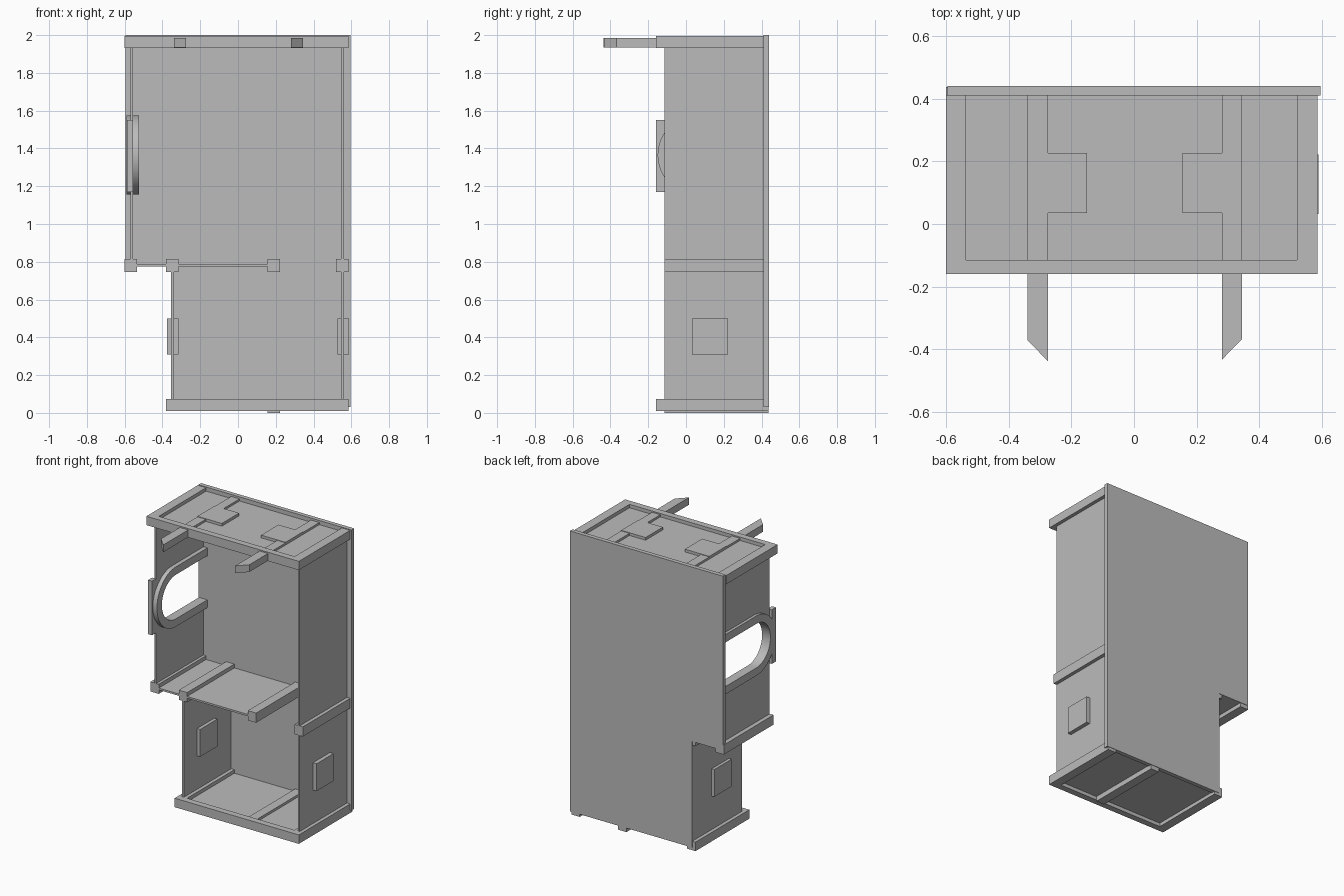
import bpy
import math

cube = bpy.data.objects.get("Cube")
if cube:
    bpy.data.objects.remove(cube, do_unlink=True)

grey = bpy.data.materials.new("plain grey")
grey.use_nodes = True
COLOUR = (0.5, 0.5, 0.5, 1)
grey.diffuse_color = COLOUR
grey.node_tree.nodes["Principled BSDF"].inputs["Base Color"].default_value = COLOUR

FRONT, BACK = -0.115, 0.41   # depth of walls and beams
LIP = -0.16                  # front of the frames


def prism(name, outline, axis, low, high):
    """Extrude a 2D outline along an axis; the outline uses the other two axes in order."""
    def place(p, d):
        c = list(p)
        c.insert(axis, d)
        return c
    n = len(outline)
    verts = [place(p, low) for p in outline] + [place(p, high) for p in outline]
    faces = [list(range(n))[::-1], list(range(n, 2 * n))]
    faces += [(i, (i + 1) % n, n + (i + 1) % n, n + i) for i in range(n)]
    mesh = bpy.data.meshes.new(name)
    mesh.from_pydata(verts, [], faces)
    mesh.materials.append(grey)
    obj = bpy.data.objects.new(name, mesh)
    bpy.context.collection.objects.link(obj)
    # consistent outward normals
    bpy.context.view_layer.objects.active = obj
    obj.select_set(True)
    bpy.ops.object.mode_set(mode="EDIT")
    bpy.ops.mesh.select_all(action="SELECT")
    bpy.ops.mesh.normals_make_consistent(inside=False)
    bpy.ops.object.mode_set(mode="OBJECT")
    obj.select_set(False)
    return obj


def box(name, x, y, z):
    return prism(name, [(x[0], y[0]), (x[1], y[0]), (x[1], y[1]), (x[0], y[1])], 2, *z)


def frame(name, x0, x1, z, back):
    """U-shaped border, open towards the back panel."""
    t = 0.065
    prism(name, [(x0, back), (x0, LIP), (x1, LIP), (x1, back), (x1 - t, back),
                 (x1 - t, FRONT), (x0 + t, FRONT), (x0 + t, back)], 2, *z)


# Back panel, stepped at the lower right
prism("back_panel", [(-0.595, 2.0), (0.595, 2.0), (0.595, 0.03), (-0.355, 0.03),
                     (-0.355, 0.775), (-0.595, 0.775)], 1, BACK, 0.44)

# Side walls
box("left_wall", (0.545, 0.56), (FRONT, BACK), (0.04, 1.965))
box("lower_right_wall", (-0.355, -0.34), (FRONT, BACK), (0.04, 0.78))


# Arched opening in the upper right wall
ARCH_Y, ARCH_Z, OUTER, INNER = 0.06, 1.365, 0.21, 0.155


def arch(radius, steps=32):
    """Points from the lower back end, round the front, to the upper back end."""
    curve = [(ARCH_Y - radius * math.sin(math.pi * i / steps),
              ARCH_Z - radius * math.cos(math.pi * i / steps)) for i in range(steps + 1)]
    return [(BACK, ARCH_Z - radius)] + curve + [(BACK, ARCH_Z + radius)]


# the wall stops at the arch, whose front pokes out past it
inside = [p for p in arch(0.18) if p[0] > FRONT]
lower = [p for p in inside if p[1] < ARCH_Z]
upper = [p for p in inside if p[1] > ARCH_Z]
prism("upper_right_wall_bottom", lower + [(FRONT, lower[-1][1]), (FRONT, 0.78), (BACK, 0.78)],
      0, -0.57, -0.555)
prism("upper_right_wall_top", upper + [(BACK, 1.965), (FRONT, 1.965), (FRONT, upper[0][1])],
      0, -0.57, -0.555)
ring = prism("arch_surround", arch(OUTER) + arch(INNER)[::-1], 0, -0.59, -0.525)
bpy.context.view_layer.objects.active = ring
ring.select_set(True)
bpy.ops.object.shade_smooth_by_angle(angle=math.radians(30))
ring.select_set(False)
box("arch_keystone_plate", (-0.587, -0.557), (LIP, FRONT), (1.17, 1.55))

# Middle shelf with its cross beams
box("shelf", (-0.57, 0.2), (FRONT, BACK), (0.775, 0.788))
for name, x in (("shelf_end_beam", -0.6), ("shelf_middle_beam", -0.38),
                ("shelf_inner_beam", 0.157), ("left_wall_beam", 0.52)):
    end = 0.437 if x < -0.3 else BACK
    box(name, (x, x + 0.065), (FRONT, end), (0.747, 0.815))

# Floor
box("floor", (-0.35, 0.56), (FRONT - 0.01, BACK), (0.035, 0.048))
frame("floor_frame", -0.38, 0.585, (0.01, 0.073), 0.437)
box("floor_beam", (0.157, 0.222), (FRONT, 0.437), (0, 0.065))

# Roof with two projecting rails and square pads
box("roof", (-0.57, 0.56), (FRONT - 0.01, BACK), (1.958, 1.971))
frame("roof_frame", -0.6, 0.585, (1.933, 1.995), BACK)
for side, tip_left, tip_right, x, pad in (("right", -0.37, -0.437, -0.34, -0.34),
                                          ("left", -0.433, -0.367, 0.28, 0.155)):
    prism(side + "_roof_rail", [(x, BACK), (x, tip_left), (x + 0.065, tip_right),
                                (x + 0.065, BACK)], 2, 1.935, 1.986)
    box(side + "_roof_pad", (pad, pad + 0.19), (0.035, 0.227), (1.937, 1.99))

# Square window blocks through the lower walls
for name, x in (("right_window", -0.376), ("left_window", 0.528)):
    box(name, (x, x + 0.06), (0.032, 0.222), (0.308, 0.5))
